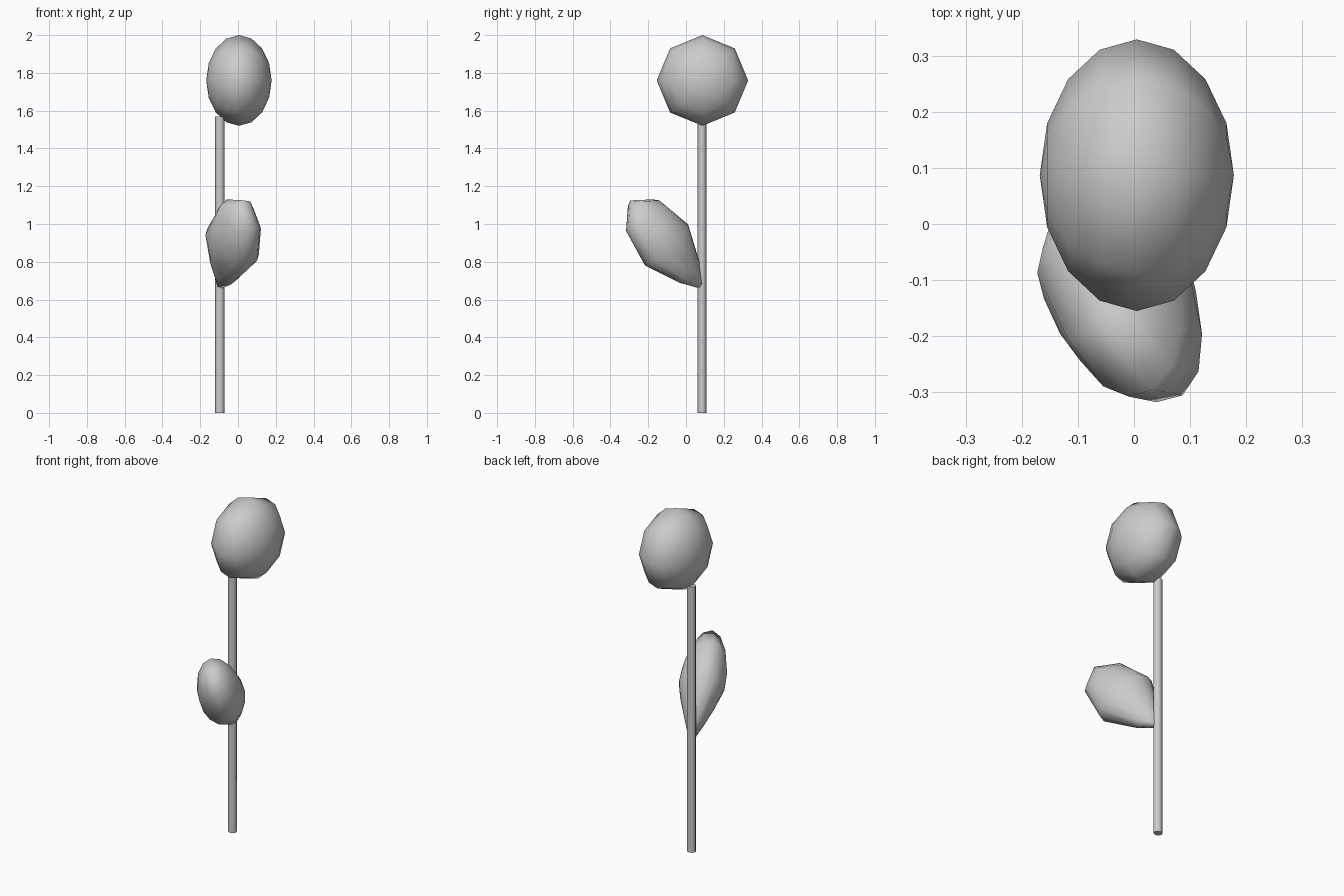
import bpy, bmesh
from mathutils import Vector, Matrix

if "Cube" in bpy.data.objects:
    bpy.data.objects.remove(bpy.data.objects["Cube"])


def finish(name, bm, angle=None):
    me = bpy.data.meshes.new(name)
    bmesh.ops.recalc_face_normals(bm, faces=bm.faces)
    bm.to_mesh(me)
    bm.free()
    ob = bpy.data.objects.new(name, me)
    bpy.context.collection.objects.link(ob)
    for p in me.polygons:
        p.use_smooth = angle is None or len(p.vertices) == 4
    return ob


def pod(name, centre, axes, taper=0.0):
    """Low-poly ellipsoid, poles on the first axis, narrowed below the middle."""
    bm = bmesh.new()
    bmesh.ops.create_uvsphere(bm, u_segments=8, v_segments=8, radius=1)
    for v in bm.verts:
        pole, side, length = v.co.z, v.co.x, v.co.y
        f = 1 + taper * min(length, 0)
        v.co = centre + axes[0] * pole * f + axes[1] * side * f + axes[2] * length
    return finish(name, bm)


# Flower head
pod("flower_head", Vector((0.005, 0.087, 1.76)),
    (Vector((0.173, 0, 0)), Vector((0, 0.242, 0)), Vector((0, 0, 0.24))))

# Leaf: tilted pod, pointed where it meets the stem
base, tip = Vector((-0.095, 0.088, 0.655)), Vector((0.033, -0.295, 1.125))
half = (tip - base) / 2
d = half.normalized()
e1 = (Vector((1, 0, 0)) - d * d.x).normalized()
e2 = d.cross(e1)
thin = (0.8 * e1 + 0.6 * e2) * 0.125
wide = (-0.6 * e1 + 0.8 * e2) * 0.174
pod("leaf", (base + tip) / 2, (thin, wide, half), 0.6)

# Stem
bm = bmesh.new()
bmesh.ops.create_cone(bm, cap_ends=True, segments=8, radius1=1, radius2=1, depth=1.57,
                      matrix=Matrix.Translation((-0.096, 0.085, 0.785))
                      @ Matrix.Diagonal((0.025, 0.023, 1, 1)))
finish("stem", bm, angle=30)
